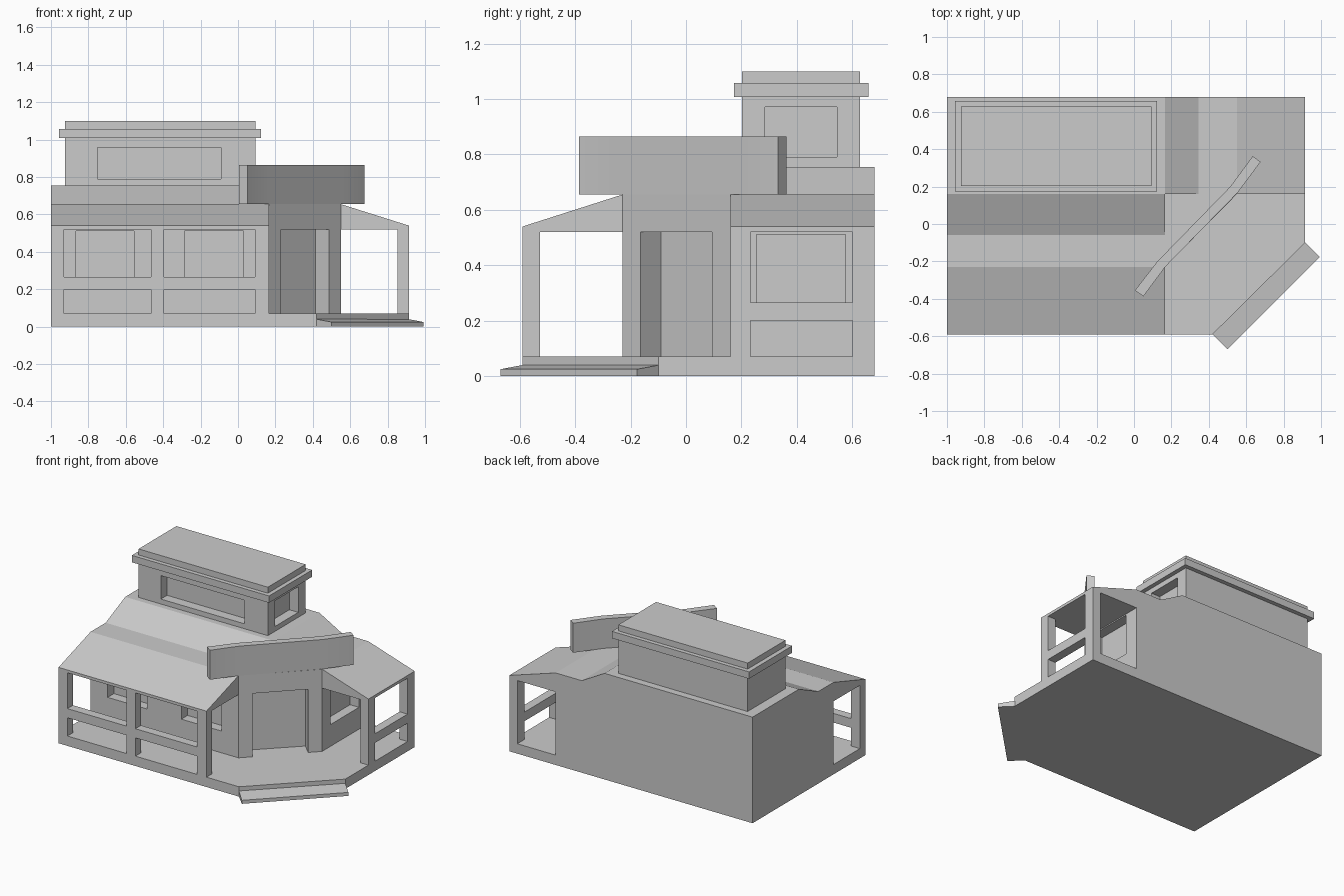
import bpy, bmesh, math

if "Cube" in bpy.data.objects:
    bpy.data.objects.remove(bpy.data.objects["Cube"])


def prism(name, pts, a, b, axis):
    """Extrude a 2D profile from a to b along the given axis."""
    place = {'X': lambda p, d: (d, p[0], p[1]),
             'Y': lambda p, d: (p[0], d, p[1]),
             'Z': lambda p, d: (p[0], p[1], d)}[axis]
    bm = bmesh.new()
    lo = [bm.verts.new(place(p, a)) for p in pts]
    hi = [bm.verts.new(place(p, b)) for p in pts]
    bm.faces.new(lo)
    bm.faces.new(hi)
    n = len(pts)
    for i in range(n):
        j = (i + 1) % n
        bm.faces.new((lo[i], lo[j], hi[j], hi[i]))
    bmesh.ops.recalc_face_normals(bm, faces=bm.faces)
    me = bpy.data.meshes.new(name)
    bm.to_mesh(me)
    bm.free()
    ob = bpy.data.objects.new(name, me)
    bpy.context.collection.objects.link(ob)
    return ob


def box(name, x, y, z):
    return prism(name, [(x[0], y[0]), (x[1], y[0]), (x[1], y[1]), (x[0], y[1])], z[0], z[1], 'Z')


def combine(target, other, op):
    """Apply a boolean and remove the operand."""
    mod = target.modifiers.new("bool", 'BOOLEAN')
    mod.operation, mod.solver, mod.object = op, 'EXACT', other
    bpy.context.view_layer.objects.active = target
    bpy.ops.object.modifier_apply(modifier=mod.name)
    bpy.data.objects.remove(other)


FLOOR, CEIL, EAVE, FLAT, TOP = 0.07, 0.52, 0.54, 0.655, 0.755
L, R, F, B = -1.0, 0.915, -0.59, 0.68      # outer footprint
WX, WY = 0.55, -0.23                       # inner wall planes
CX, CY = 0.165, 0.16                       # ends of the two wings

# House body with the diagonal entrance wall
house = prism("house_body", [(L, WY), (CX, WY), (WX, CY), (WX, B), (L, B)], 0, FLAT, 'Z')

# Platform with cut corner
combine(house, prism("platform", [(L, F), (0.42, F), (R, -0.1), (R, B), (L, B)], 0, FLOOR, 'Z'), 'UNION')

# Sloped porch roofs over the front and the right side
combine(house, prism("front_roof", [(F, CEIL), (F, EAVE), (WY, FLAT), (WY, CEIL)], L, CX, 'X'), 'UNION')
combine(house, prism("side_roof", [(R, CEIL), (R, EAVE), (WX, FLAT), (WX, CEIL)], CY, B, 'Y'), 'UNION')

# Raised roof: sloped toward the front and toward the right
combine(house, prism("upper_roof", [(-0.06, FLAT), (CY, TOP), (B, TOP), (B, FLAT)], L, CX, 'X'), 'UNION')
combine(house, prism("upper_side_roof", [(CX, FLAT), (CX, TOP), (0.345, FLAT)], CY, B, 'Y'), 'UNION')

# Window and door recesses
D = 0.07
for x in ((-0.865, -0.555), (-0.285, 0.03)):
    combine(house, box("cut", x, (WY - 0.05, WY + D), (0.225, 0.512)), 'DIFFERENCE')
combine(house, box("cut", (WX - D, WX + 0.05), (0.255, 0.575), (0.225, 0.512)), 'DIFFERENCE')
combine(house, prism("cut", [(0.28, -0.215), (0.54, 0.04), (0.415, 0.165), (0.155, -0.09)],
                     FLOOR, CEIL, 'Z'), 'DIFFERENCE')

# Porch posts and rails
T = 0.063
for i, x in enumerate(((L, -0.93), (-0.465, -0.395), (0.09, CX))):
    box(f"front_post_{i}", x, (F, F + T), (FLOOR, CEIL))
for i, x in enumerate(((-0.93, -0.465), (-0.395, 0.09))):
    box(f"front_rail_{i}", x, (F, F + T), (0.2, 0.265))
for i, y in enumerate(((CY, 0.232), (0.6, B))):
    box(f"side_post_{i}", (R - T, R), y, (FLOOR, CEIL))
box("side_rail", (R - T, R), (0.232, 0.6), (0.2, 0.265))

# Bent parapet board above the entrance
parapet = prism("parapet", [(0.05, -0.387), (0.168, -0.228), (0.552, 0.165), (0.677, 0.332),
                            (0.635, 0.363), (0.515, 0.2), (0.125, -0.2), (0.005, -0.355)],
                FLAT, 0.865, 'Z')
bpy.ops.object.select_all(action='DESELECT')
parapet.select_set(True)
bpy.context.view_layer.objects.active = parapet
bpy.ops.object.shade_smooth_by_angle(angle=math.radians(30))

# Entrance step
step = prism("entrance_step", [(0, 0), (0, 0.04), (-0.112, 0.025), (-0.112, 0)], 0, 0.697, 'X')
step.location = (0.42, F, 0)
step.rotation_euler.z = math.radians(45)

# Roof tower with cornice and two recessed windows
tower = box("tower", (-0.925, 0.093), (0.203, 0.628), (TOP, 1.1))
combine(tower, box("cornice", (-0.957, 0.123), (0.173, 0.658), (1.008, 1.057)), 'UNION')
combine(tower, box("cut", (-0.75, -0.09), (0.15, 0.203 + D), (0.79, 0.957)), 'DIFFERENCE')
combine(tower, box("cut", (0.093 - D, 0.15), (0.285, 0.545), (0.79, 0.972)), 'DIFFERENCE')
